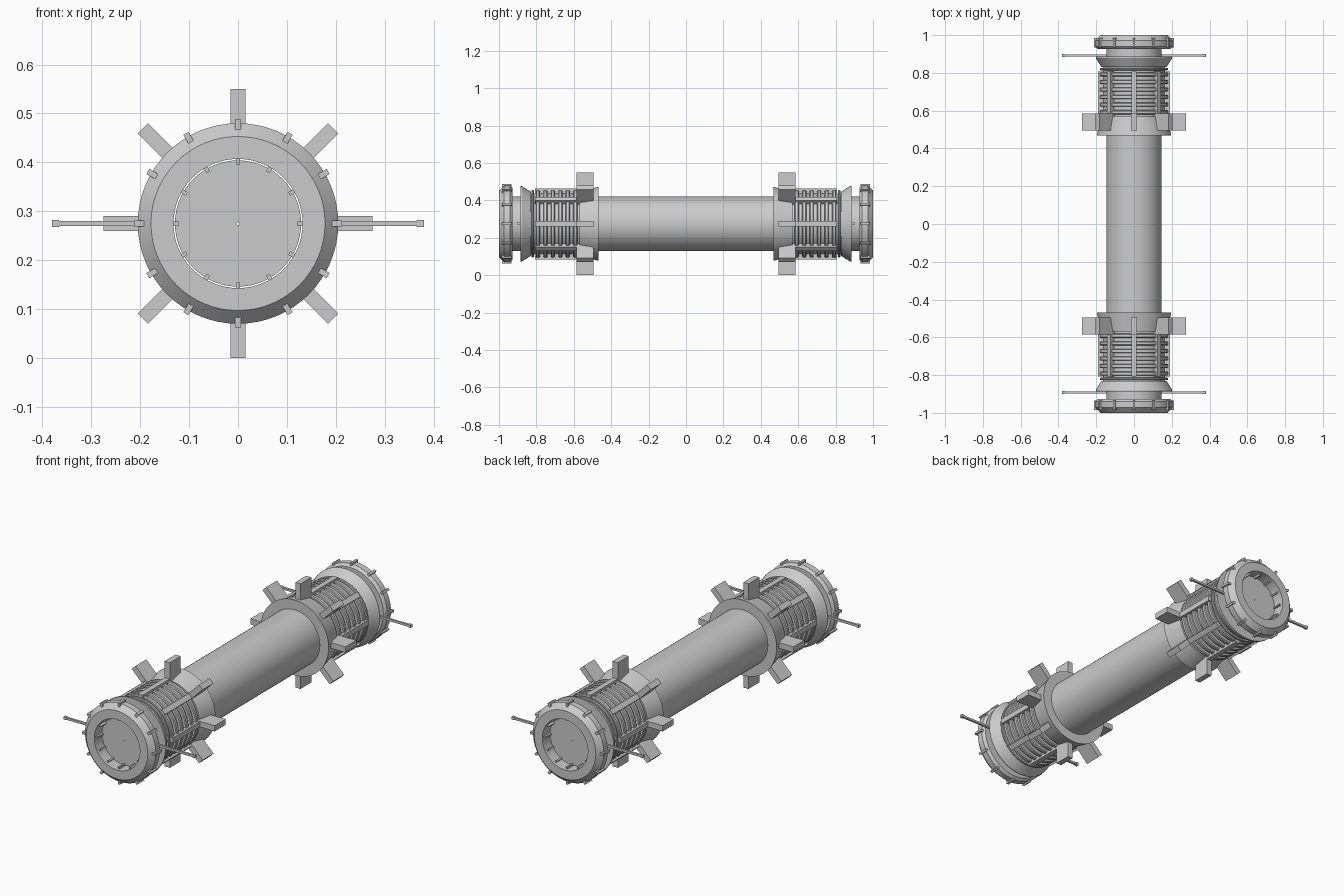
import bpy, bmesh
from math import sin, cos, pi
from mathutils import Matrix, Vector

if "Cube" in bpy.data.objects:
    bpy.data.objects.remove(bpy.data.objects["Cube"])

ZC = 0.275   # height of the long axis
SEG = 64


def finish(bm, name, mirror=True, smooth=False):
    bmesh.ops.recalc_face_normals(bm, faces=bm.faces)
    me = bpy.data.meshes.new(name)
    bm.to_mesh(me)
    bm.free()
    ob = bpy.data.objects.new(name, me)
    bpy.context.collection.objects.link(ob)
    if mirror:
        ob.modifiers.new("both_ends", 'MIRROR').use_axis = (False, True, False)
    if smooth:
        bpy.ops.object.select_all(action='DESELECT')
        ob.select_set(True)
        bpy.context.view_layer.objects.active = ob
        bpy.ops.object.shade_smooth_by_angle(angle=0.5)
    return ob


def add_lathe(bm, profile, closed=True):
    """Revolve (radius, y) points about the long axis."""
    rows = [[bm.verts.new((r * cos(2 * pi * i / SEG), y, ZC + r * sin(2 * pi * i / SEG)))
             for i in range(SEG)] for r, y in profile]
    n = len(rows)
    for k in range(n if closed else n - 1):
        a, b = rows[k], rows[(k + 1) % n]
        for i in range(SEG):
            j = (i + 1) % SEG
            bm.faces.new((a[i], a[j], b[j], b[i]))


def lathe(name, profile, closed=True, mirror=True):
    bm = bmesh.new()
    add_lathe(bm, profile, closed)
    return finish(bm, name, mirror, True)


def add_box(bm, r0, r1, y0, y1, width, angle):
    """Box reaching from radius r0 to r1 at an angle about the axis."""
    m = (Matrix.Translation((0, 0, ZC)) @ Matrix.Rotation(angle, 4, 'Y')
         @ Matrix.Translation(((r0 + r1) / 2, (y0 + y1) / 2, 0))
         @ Matrix.Diagonal(Vector((r1 - r0, y1 - y0, width, 1))))
    bmesh.ops.create_cube(bm, size=1, matrix=m)


def radial_boxes(name, count, *dims):
    bm = bmesh.new()
    for i in range(count):
        add_box(bm, *dims, 2 * pi * i / count)
    return finish(bm, name)


# Main tube and its end necks
lathe("main_tube", [(0.146, -0.94), (0.146, 0.94), (0.135, 0.94), (0.135, -0.94)], mirror=False)

# Flared inner collar running into the core of the ribbed grip
lathe("inner_collar", [(0.14, 0.468), (0.197, 0.468), (0.175, 0.57), (0.163, 0.57),
                       (0.163, 0.835), (0.14, 0.835)])

# Ribbed grip rings
bm = bmesh.new()
for k in range(6):
    y = 0.592 + 0.04 * k
    add_lathe(bm, [(0.155, y - 0.011), (0.176, y - 0.011), (0.18, y - 0.007),
                   (0.18, y + 0.007), (0.176, y + 0.011), (0.155, y + 0.011)])
finish(bm, "grip_rings", smooth=True)

# Lengthwise grip bars and the eight radial fins
radial_boxes("grip_bars", 8, 0.15, 0.19, 0.497, 0.808, 0.028)
radial_boxes("radial_fins", 8, 0.145, 0.275, 0.495, 0.585, 0.03)

# Thin ring and flared outer skirt
lathe("retaining_ring", [(0.155, 0.813), (0.177, 0.813), (0.18, 0.817), (0.18, 0.823),
                         (0.177, 0.827), (0.155, 0.827)])
lathe("outer_skirt", [(0.14, 0.83), (0.172, 0.83), (0.202, 0.878), (0.202, 0.886), (0.14, 0.886)])

# End cap with chamfered rims and a round opening
lathe("end_cap", [(0.132, 0.927), (0.192, 0.927), (0.205, 0.94), (0.205, 0.972),
                  (0.178, 1.0), (0.132, 1.0)])
radial_boxes("cap_clips", 12, 0.19, 0.213, 0.934, 0.985, 0.012)

# Recessed end plate with a pin hole, and the bars inside the opening
lathe("end_plate", [(0.003, 0.932), (0.129, 0.932), (0.129, 0.94), (0.003, 0.94)])
radial_boxes("opening_bars", 12, 0.121, 0.134, 0.935, 0.985, 0.008)

# Side antennas with slightly thicker tips
bm = bmesh.new()
for a in (0, pi):
    add_box(bm, 0.14, 0.372, 0.887, 0.898, 0.011, a)
    add_box(bm, 0.366, 0.38, 0.885, 0.9, 0.015, a)
finish(bm, "side_antennas")
